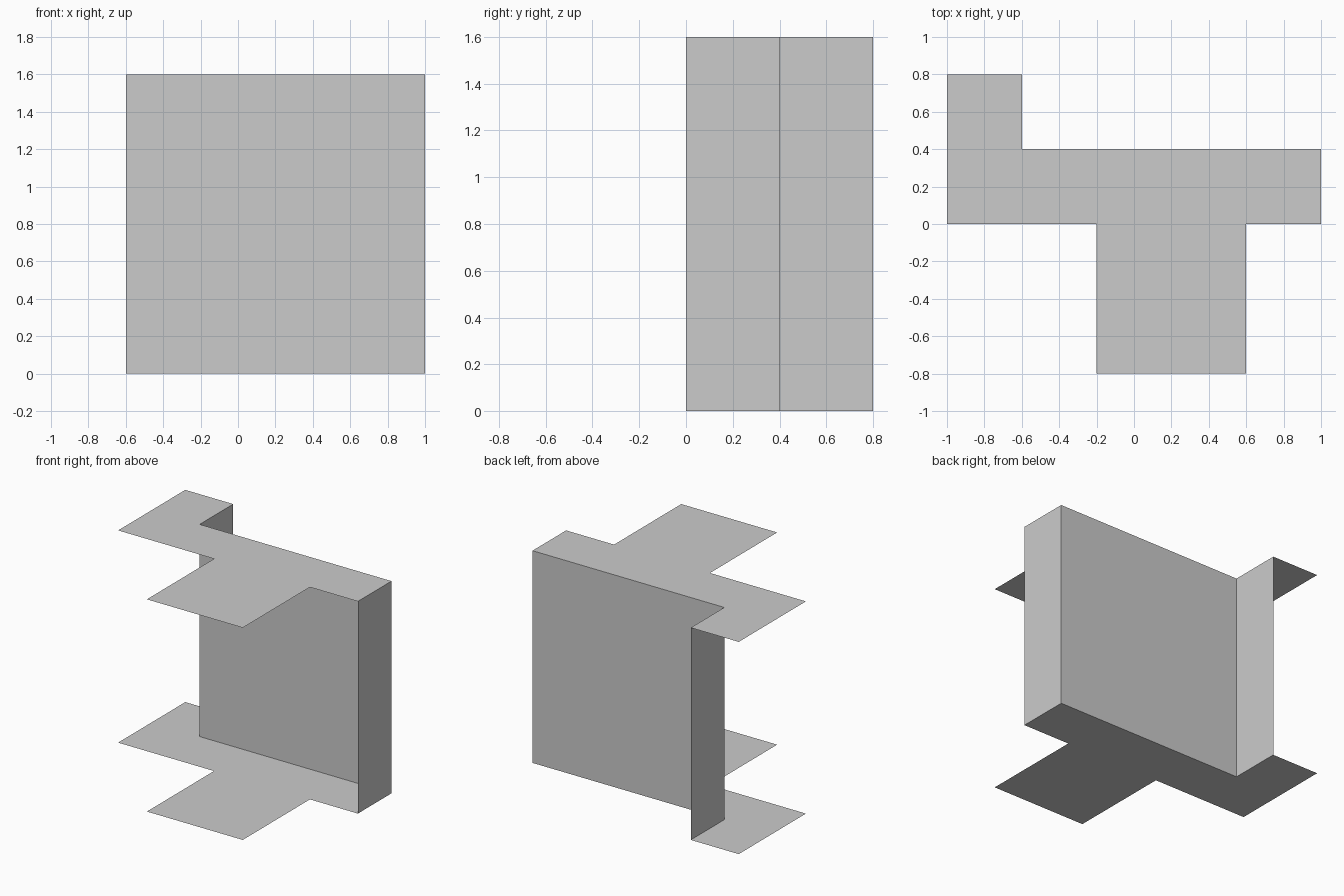
import bpy

if "Cube" in bpy.data.objects:
    bpy.data.objects.remove(bpy.data.objects["Cube"])

HEIGHT = 1.6

# Stepped plan outline shared by floor and roof (counter-clockwise)
OUTLINE = [(-1, 0), (-0.2, 0), (-0.2, -0.8), (0.6, -0.8), (0.6, 0),
           (1, 0), (1, 0.4), (-0.6, 0.4), (-0.6, 0.8), (-1, 0.8)]


def sheet(name, points):
    """Make one flat single-sided panel from its corner points."""
    mesh = bpy.data.meshes.new(name)
    mesh.from_pydata(points, [], [range(len(points))])
    mesh.update()
    obj = bpy.data.objects.new(name, mesh)
    bpy.context.collection.objects.link(obj)
    return obj


def wall(name, a, b):
    """Full-height panel standing on the plan edge a-b."""
    return sheet(name, [(*a, 0), (*b, 0), (*b, HEIGHT), (*a, HEIGHT)])


# Floor faces down, roof faces up
sheet("floor", [(x, y, 0) for x, y in reversed(OUTLINE)])
sheet("roof", [(x, y, HEIGHT) for x, y in OUTLINE])

# Three walls along consecutive outline edges; the other sides stay open
for i, name in enumerate(("right_wall", "back_wall", "back_corner_wall"), start=5):
    wall(name, OUTLINE[i], OUTLINE[i + 1])
